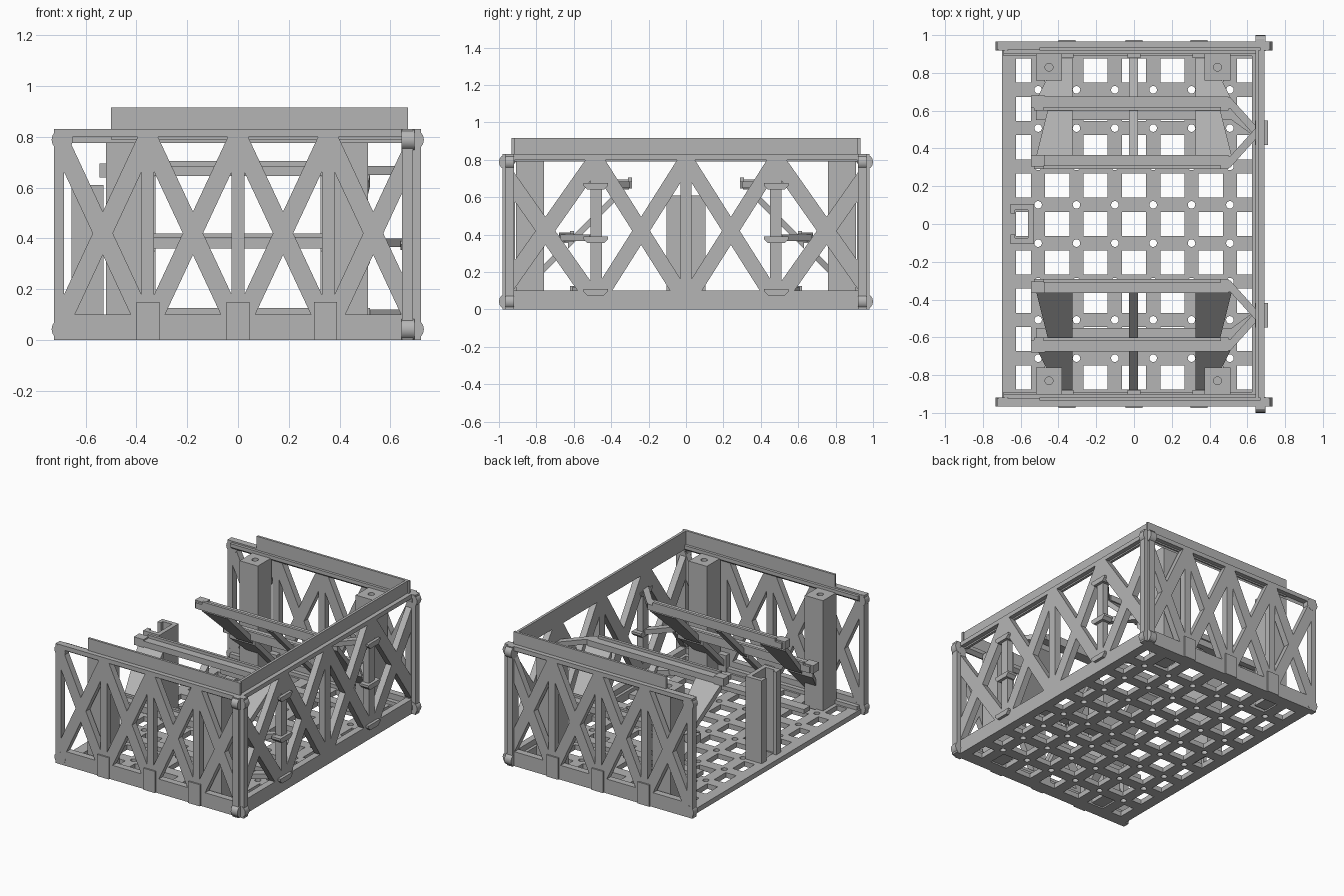
import bpy, bmesh, math

cube = bpy.data.objects.get("Cube")
if cube:
    bpy.data.objects.remove(cube, do_unlink=True)

GREY = (0.46, 0.46, 0.46, 1)
mat = bpy.data.materials.new("plain grey")
mat.use_nodes = True
mat.diffuse_color = GREY
mat.node_tree.nodes["Principled BSDF"].inputs["Base Color"].default_value = GREY

# maps a flat outline (u, v) at depth d to space for each extrusion axis
PLACE = {"x": lambda u, v, d: (d, u, v),
         "y": lambda u, v, d: (u, d, v),
         "z": lambda u, v, d: (u, v, d)}


def prism(bm, axis, outline, d0, d1, slope=None):
    """Extrude an outline from d0 to d1; slope(y) shears it in height."""
    rings = []
    for d in (d0, d1):
        ring = []
        for u, v in outline:
            x, y, z = PLACE[axis](u, v, d)
            ring.append(bm.verts.new((x, y, z + (slope(y) if slope else 0))))
        rings.append(ring)
    a, b = rings
    bm.faces.new(a)
    bm.faces.new(b[::-1])
    for i in range(len(a)):
        j = (i + 1) % len(a)
        bm.faces.new((a[i], b[i], b[j], a[j]))


def rect(u0, u1, v0, v1):
    return [(u0, v0), (u1, v0), (u1, v1), (u0, v1)]


def disc(u, v, r, n=16):
    return [(u + r * math.cos(math.tau * i / n), v + r * math.sin(math.tau * i / n)) for i in range(n)]


def build(name, parts):
    """One object from a list of prism argument tuples."""
    bm = bmesh.new()
    for p in parts:
        prism(bm, *p)
    bmesh.ops.recalc_face_normals(bm, faces=bm.faces)
    mesh = bpy.data.meshes.new(name)
    bm.to_mesh(mesh)
    bm.free()
    mesh.materials.append(mat)
    ob = bpy.data.objects.new(name, mesh)
    bpy.context.scene.collection.objects.link(ob)
    return ob


def cut(ob, holes):
    """Subtract a list of prisms from an object."""
    cutter = build("cutter", holes)
    mod = ob.modifiers.new("cut", "BOOLEAN")
    mod.operation, mod.solver, mod.object = "DIFFERENCE", "EXACT", cutter
    graph = bpy.context.evaluated_depsgraph_get()
    mesh = bpy.data.meshes.new_from_object(ob.evaluated_get(graph))
    ob.modifiers.clear()
    ob.data = mesh
    bpy.data.objects.remove(cutter, do_unlink=True)


def soften(ob):
    bpy.ops.object.select_all(action="DESELECT")
    ob.select_set(True)
    bpy.context.view_layer.objects.active = ob
    bpy.ops.object.shade_smooth_by_angle(angle=math.radians(35))


def x_openings(c, left, right, slope, gap=0.085, mid=0.42, low=0.1, top=0.8):
    """Four triangles left open around an X brace centred on c."""
    out = []
    for sign, end in ((1, top), (-1, low)):
        half = (abs(end - mid) - gap) / slope
        out.append([(c, mid + sign * gap), (c + half, end), (c - half, end)])
    for sign, edge in ((-1, left), (1, right)):
        rise = abs(edge - c) * slope - gap
        out.append([(c + sign * gap / slope, mid), (edge, mid + rise), (edge, mid - rise)])
    return out


# Floor with square and round holes
PITCH = 0.203
floor = build("floor", [("z", rect(-0.70, 0.65, -0.95, 0.95), 0, 0.035)])
holes = []
for i in range(-3, 4):
    for j in range(-4, 5):
        x, y, h = i * PITCH, j * PITCH, 0.064
        holes.append(("z", rect(max(x - h, -0.625), min(x + h, 0.625), y - h, y + h), -0.1, 0.1))
for i in range(-3, 3):
    for j in range(-4, 4):
        holes.append(("z", disc((i + 0.5) * PITCH, (j + 0.5) * PITCH, 0.02), -0.1, 0.1))
cut(floor, holes)

# Front and back truss walls
BAY = 0.355
for s, name in ((-1, "front"), (1, "back")):
    wall = build(name + "_wall", [("y", rect(-0.725, 0.72, 0, 0.83), s * 0.92, s * 0.965)])
    openings = []
    for k in (-1.5, -0.5, 0.5, 1.5):
        c = k * BAY
        openings += x_openings(c, c - BAY / 2 + 0.025, c + BAY / 2 - 0.025, 2.14)
    # shift to panel edges, then cut through
    cut(wall, [("y", o, s * 0.85, s * 1.05) for o in openings])
    knobs = [("y", disc(x, z, 0.042), s * 0.919, s * 0.966)
             for x in (-0.692, 0.69) for z in (0.042, 0.788)]
    soften(build(name + "_wall_knobs", knobs))
    build(name + "_top_plate", [("y", rect(-0.5, 0.67, 0.79, 0.915), s * 0.918, s * 0.934)])
    ledge = [(s * 0.925, 0.775), (s * 0.925, 0.82), (s * 0.9, 0.82), (s * 0.9, 0.795)]
    build(name + "_ledge", [("x", ledge, -0.69, 0.65)])
    build(name + "_floor_rail", [("y", rect(-0.69, 0.65, 0, 0.06), s * 0.89, s * 0.925)])
    # Bracket feet clipped to the wall, outside and inside
    feet = []
    for x in (-0.355, 0, 0.345):
        feet.append(("y", rect(x - 0.045, x + 0.045, 0, 0.15), s * 0.96, s * 0.975))
        feet.append(("y", rect(x - 0.035, x + 0.035, 0, 0.15), s * 0.88, s * 0.925))
    build(name + "_bracket_feet", feet)

# Side truss wall
side = build("side_wall", [("x", rect(-0.98, 0.98, 0, 0.83), 0.645, 0.69)])
openings = []
for s in (-1, 1):
    inner = x_openings(s * 0.24, s * 0.24 - 0.21, s * 0.24 + 0.21, 1.58, 0.075)
    lo, hi = sorted((s * 0.51, s * 0.915))
    outer = x_openings(s * 0.752, lo, hi, 1.42, 0.075)
    openings += inner + outer
cut(side, [("x", o, 0.55, 0.8) for o in openings])
soften(build("side_wall_knobs", [("x", disc(y, z, 0.042), 0.644, 0.695)
                                 for y in (-0.958, 0.958) for z in (0.042, 0.788)]))
build("side_top_plate", [("x", rect(-0.93, 0.93, 0.79, 0.915), 0.642, 0.66)])
build("side_floor_rail", [("x", rect(-0.92, 0.92, 0, 0.06), 0.625, 0.65)])

# Square corner columns with a screw hole in the top
for s, name in ((-1, "front"), (1, "back")):
    for cx, end in ((-0.45, "right"), (0.442, "left")):
        y0, y1 = sorted((s * 0.76, s * 0.91))
        col = build(f"{name}_{end}_column", [("z", rect(cx - 0.07, cx + 0.07, y0, y1), 0.01, 0.8)])
        cut(col, [("z", disc(cx, s * 0.83, 0.021), 0.68, 0.9)])
        soften(col)

# Upright channel at the open side
build("channel", [
    ("z", rect(-0.56, -0.53, -0.105, 0.105), 0.01, 0.61),
    ("z", rect(-0.655, -0.56, 0.075, 0.105), 0.01, 0.61),
    ("z", rect(-0.655, -0.56, -0.105, -0.075), 0.01, 0.61),
    ("z", rect(-0.655, -0.63, 0.055, 0.075), 0.01, 0.61),
    ("z", rect(-0.655, -0.63, -0.075, -0.055), 0.01, 0.61)])

# Sloping shelf brackets, mirrored front to back
for s, name in ((-1, "front"), (1, "back")):
    def flip(outline):
        return [(u, s * v) for u, v in outline]

    def box(x0, x1, y0, y1, z0, z1):
        return ("z", flip(rect(x0, x1, y0, y1)), z0, z1)

    def tilt(y):
        return 1 - abs(y)

    # Tapered slanted plates and the thin middle rib
    plates = []
    for y0, y1, foot in ((0.35, 0.63, 0.45), (0.65, 0.915, 0.39)):
        for m in (-1, 1):
            plates.append(("z", flip([(m * 0.52, y0), (m * 0.325, y0), (m * 0.325, y1), (m * foot, y1)]),
                           -0.045, 0, tilt))
        plates.append(("z", flip(rect(-0.026, 0.022, y0, y1)), -0.045, 0, tilt))
    build(name + "_slanted_plates", plates)

    # Long bars with a raised lip
    build(name + "_upper_bar", [box(-0.53, 0.5, 0.29, 0.365, 0.645, 0.685),
                                box(-0.48, 0.46, 0.29, 0.31, 0.68, 0.705),
                                box(-0.545, -0.47, 0.305, 0.365, 0.64, 0.695)])
    build(name + "_middle_bar", [box(-0.53, 0.5, 0.6, 0.675, 0.36, 0.405),
                                 box(-0.48, 0.46, 0.6, 0.62, 0.4, 0.42),
                                 box(-0.545, -0.47, 0.615, 0.68, 0.355, 0.41)])
    build(name + "_lower_bar", [box(-0.52, 0.52, 0.55, 0.62, 0.095, 0.125)])

    # Arms reaching the side wall, with grips poking through it
    arms, grips = [], []
    for y, z in ((0.33, 0.65), (0.64, 0.365), (0.585, 0.085)):
        w = 0.03
        arms.append(("z", flip([(0.48, y - w), (0.51, y - w), (0.65, 0.485 - w),
                                (0.65, 0.485 + w), (0.51, y + w), (0.48, y + w)]), z, z + 0.035))
        c = s * 0.483
        grips.append(("x", [(c - 0.045, z - 0.01), (c + 0.045, z - 0.01),
                            (c + 0.065, z + 0.01), (c + 0.065, z + 0.025),
                            (c - 0.065, z + 0.025), (c - 0.065, z + 0.01)], 0.64, 0.71))
    build(name + "_arms", arms)
    build(name + "_grips", grips)
